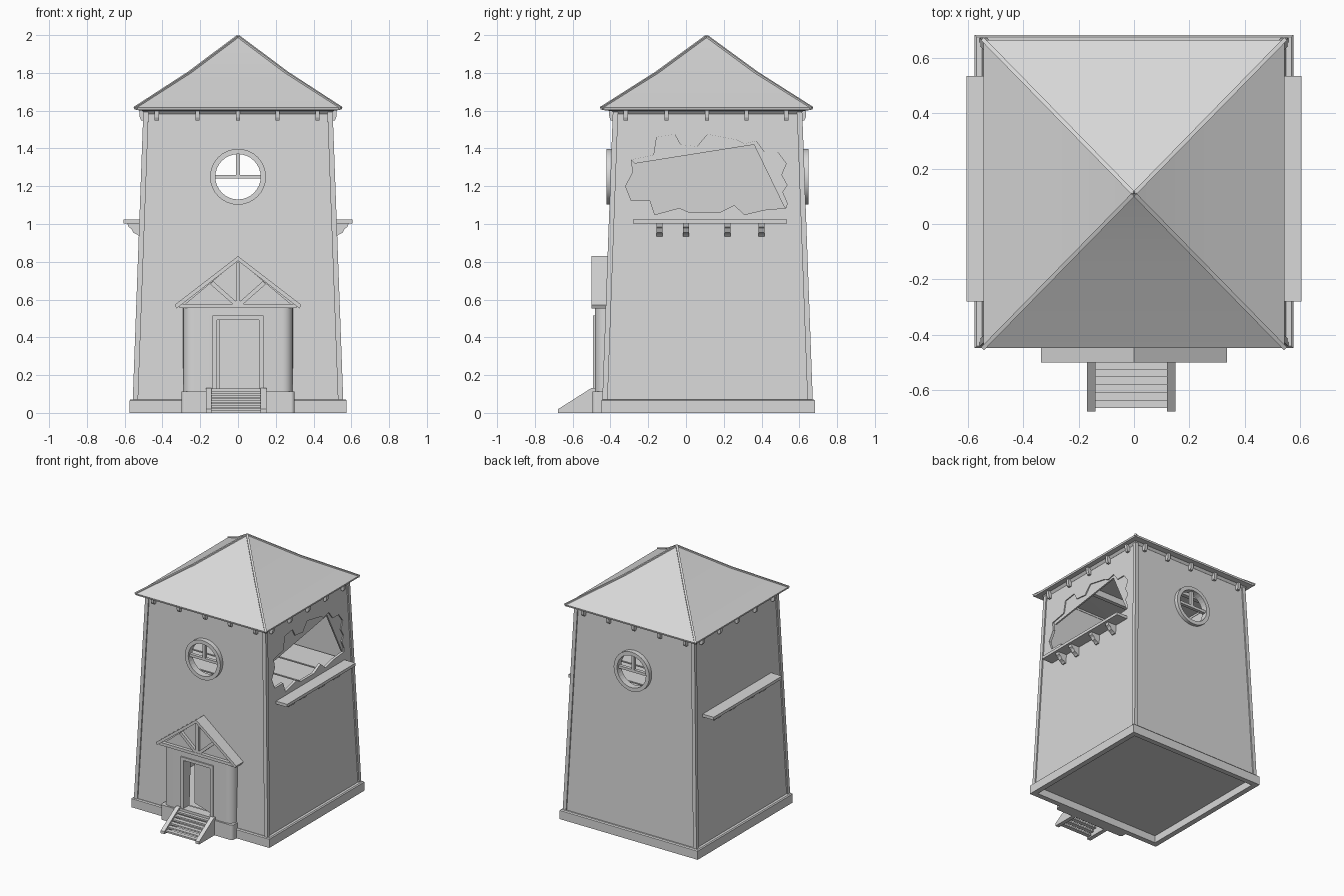
import bpy, bmesh, math
from mathutils import Vector

if "Cube" in bpy.data.objects:
    bpy.data.objects.remove(bpy.data.objects["Cube"])

CY = 0.114  # tower centre in y
stone = bpy.data.materials.new("plain_grey")
stone.diffuse_color = (0.69, 0.69, 0.69, 1)
stone.use_nodes = True
stone.node_tree.nodes["Principled BSDF"].inputs["Base Color"].default_value = stone.diffuse_color


def finish(name, bm, smooth=False):
    bmesh.ops.recalc_face_normals(bm, faces=bm.faces)
    me = bpy.data.meshes.new(name)
    bm.to_mesh(me)
    bm.free()
    me.materials.append(stone)
    ob = bpy.data.objects.new(name, me)
    bpy.context.collection.objects.link(ob)
    if smooth:
        bpy.ops.object.select_all(action='DESELECT')
        ob.select_set(True)
        bpy.context.view_layer.objects.active = ob
        bpy.ops.object.shade_smooth_by_angle(angle=math.radians(35))
    return ob


def skin(name, a, b, smooth=False):
    """Solid between two matching outlines."""
    bm = bmesh.new()
    va, vb = [bm.verts.new(p) for p in a], [bm.verts.new(p) for p in b]
    n = len(a)
    bm.faces.new(va)
    bm.faces.new(vb[::-1])
    for i in range(n):
        j = (i + 1) % n
        bm.faces.new((va[i], vb[i], vb[j], va[j]))
    return finish(name, bm, smooth)


def prism(name, pts, axis, lo, hi, smooth=False):
    def at(p, d):
        q = list(p)
        q.insert(axis, d)
        return q
    return skin(name, [at(p, lo) for p in pts], [at(p, hi) for p in pts], smooth)


def box(name, x0, x1, y0, y1, z0, z1):
    return prism(name, [(x0, y0), (x1, y0), (x1, y1), (x0, y1)], 2, z0, z1)


def beam(name, p, q, w, up=(0, 0, 1)):
    p, q = Vector(p), Vector(q)
    s = (q - p).cross(Vector(up)).normalized() * w / 2
    t = (q - p).cross(s).normalized() * w / 2
    c = (s + t, s - t, -s - t, -s + t)
    return skin(name, [p + k for k in c], [q + k for k in c])


def square_loft(name, rings, loop, cy=CY, ys=1.0, smooth=False):
    """Square rings (half width, z) joined up, closed as a loop or capped."""
    bm = bmesh.new()
    vs = [[bm.verts.new((sx * h, cy + sy * h * ys, z))
           for sx, sy in ((-1, -1), (1, -1), (1, 1), (-1, 1))] for h, z in rings]
    pairs = list(zip(vs, vs[1:])) + ([(vs[-1], vs[0])] if loop else [])
    for a, b in pairs:
        for i in range(4):
            j = (i + 1) % 4
            bm.faces.new((a[i], a[j], b[j], b[i]))
    if not loop:
        bm.faces.new(vs[0])
        bm.faces.new(vs[-1])
    return finish(name, bm, smooth)


def cut(ob, cutter):
    m = ob.modifiers.new("cut", 'BOOLEAN')
    m.operation, m.object, m.solver = 'DIFFERENCE', cutter, 'EXACT'
    bpy.context.view_layer.objects.active = ob
    bpy.ops.object.modifier_apply(modifier=m.name)
    bpy.data.objects.remove(cutter)


def half(z):  # half width of the tapering wall
    return 0.548 - 0.056 * (z - 0.07) / 1.53


def circle(r, n=32):
    return [(r * math.cos(2 * math.pi * i / n), 1.25 + r * math.sin(2 * math.pi * i / n))
            for i in range(n)]


# base, floor and tapering walls
square_loft("base_plinth", [(0.575, 0), (0.575, 0.065), (0.568, 0.072), (0.535, 0.072), (0.535, 0)],
            True, 0.117, 0.983)
box("ground_floor", -0.536, 0.536, CY - 0.524, CY + 0.53, 0.055, 0.07)
walls = square_loft("tower_walls", [(half(0.06), 0.06), (half(1.61), 1.61),
                                    (half(1.61) - 0.02, 1.61), (half(0.06) - 0.02, 0.06)], True)

# jagged outline (y, z) of the broken plaster on the right wall
jag = [(-.32, 1.2), (-.28, 1.275), (-.29, 1.34), (-.17, 1.365), (-.155, 1.46), (-.06, 1.475),
       (-.03, 1.42), (.06, 1.41), (.115, 1.475), (.27, 1.445), (.31, 1.425), (.37, 1.44),
       (.415, 1.38), (.485, 1.38), (.53, 1.32), (.505, 1.26), (.535, 1.205), (.51, 1.17),
       (.535, 1.11), (.53, 1.085), (.415, 1.075), (.31, 1.05), (.255, 1.1), (.175, 1.06),
       (.02, 1.06), (-.035, 1.085), (-.165, 1.05), (-.19, 1.125), (-.29, 1.125)]
edge = [(-.27, 1.32), (.36, 1.42), (.52, 1.09)]
cut(walls, prism("wall_hole_cutter", jag, 0, 0.4, 0.7))
cut(walls, prism("window_cutter", circle(0.125), 1, -0.8, 1.0))
cut(walls, box("doorway_cutter", -0.115, 0.115, -0.6, -0.3, 0.125, 0.5))
# what is left of the wall core behind the plaster
patch = edge[:1] + jag[2:20] + edge[:0:-1]
skin("broken_wall_core", [(half(z) - 0.02, y, z) for y, z in patch],
     [(half(z) - 0.008, y, z) for y, z in patch])

# corner posts
for sx in (-1, 1):
    for sy in (-1, 1):
        a, b = half(0.06) - 0.005, half(1.6) - 0.005
        beam("corner_post", (sx * a, CY + sy * a, 0.06), (sx * b, CY + sy * b, 1.6), 0.028, (1, 0, 0))

# round windows, front and back
for s in (-1, 1):
    y0, y1 = sorted((CY + s * 0.485, CY + s * 0.535))
    ring = prism("window_frame", circle(0.148), 1, y0, y1, True)
    cut(ring, prism("ring_cutter", circle(0.12), 1, y0 - 0.1, y1 + 0.1))
    y0, y1 = sorted((CY + s * 0.495, CY + s * 0.52))
    box("window_crossbar", -0.125, 0.125, y0, y1, 1.24, 1.26)
    box("window_upright", -0.01, 0.01, y0, y1, 1.25, 1.375)

# side ledges on curved brackets
for s in (-1, 1):
    x0, x1 = sorted((s * 0.49, s * 0.605))
    box("ledge", x0, x1, -0.28, 0.535, 1.003, 1.025)
    for y in (-0.14, 0, 0.22, 0.4):
        prof = [(0.5, 1.003), (0.585, 1.003), (0.58, 0.985), (0.565, 0.975),
                (0.555, 0.955), (0.535, 0.945), (0.525, 0.935), (0.5, 0.935)]
        prism("ledge_bracket", [(s * x, z) for x, z in prof], 1, y - 0.016, y + 0.016)

# upper floor boards and ceiling beams
for i in range(4):
    y = CY - 0.47 + i * 0.238
    box("floor_board", -0.49, 0.49, y, y + 0.225, 0.99, 1.005)
for y in (CY - 0.2, CY + 0.2):
    box("ceiling_beam", -0.48, 0.48, y - 0.015, y + 0.015, 1.55, 1.6)

# hipped roof with a slight flare and ridge caps
RY, RS = 0.109, 1.022
square_loft("roof", [(0.49, 1.597), (0.541, 1.604), (0.544, 1.617), (0.26, 1.799), (0.003, 1.992)],
            False, RY, RS, True)
for sx in (-1, 1):
    for sy in (-1, 1):
        pts = [(sx * h, RY + sy * h * RS, z) for h, z in ((0.545, 1.613), (0.26, 1.798), (0, 1.992))]
        for p, q in zip(pts, pts[1:]):
            beam("hip_ridge", p, q, 0.015)
square_loft("cornice", [(0.493, 1.582), (0.51, 1.602), (0.47, 1.602), (0.47, 1.582)], True)

# rafter tails under the eaves
tail = [(0.48, 1.602), (0.522, 1.602), (0.52, 1.565), (0.512, 1.548), (0.48, 1.548)]
for d in (-0.43, -0.215, 0, 0.21, 0.42):
    for s in (-1, 1):
        skin("rafter_tail", [(d - 0.011, CY + s * r, z) for r, z in tail],
             [(d + 0.011, CY + s * r, z) for r, z in tail])
        prism("rafter_tail", [(s * r, z) for r, z in tail], 1, CY + d - 0.014, CY + d + 0.008)


# porch with rounded corners
def porch_outline(w, y, r=0.055):
    arc = [(w - r + r * math.cos(t * math.pi / 10), y + r - r * math.sin(t * math.pi / 10))
           for t in range(6)]
    right = [(w, -0.41)] + arc
    return right + [(-x, v) for x, v in right[::-1]]


porch = prism("porch_body", porch_outline(0.29, -0.482), 2, 0.1, 0.565, True)
cut(porch, box("door_cutter", -0.115, 0.115, -0.6, -0.3, 0.125, 0.5))
prism("porch_plinth", porch_outline(0.3, -0.495, 0.02), 2, 0, 0.112)
box("door_sill", -0.14, 0.14, -0.5, -0.43, 0.09, 0.13)
for s in (-1, 1):
    x0, x1 = sorted((s * 0.11, s * 0.135))
    box("door_jamb", x0, x1, -0.492, -0.44, 0.125, 0.515)
box("door_lintel", -0.135, 0.135, -0.492, -0.44, 0.492, 0.515)
# door standing slightly ajar
prism("door_panel", [(0.112, -0.455), (-0.1, -0.375), (-0.095, -0.362), (0.112, -0.44)], 2, 0.13, 0.495)

# porch gable: roof slopes, back panel and truss
prism("gable_panel", [(-0.3, 0.56), (0.3, 0.56), (0, 0.81)], 1, -0.465, -0.41)
for s in (-1, 1):
    prism("porch_roof", [(0, 0.83), (s * 0.335, 0.572), (s * 0.325, 0.553), (0, 0.805)], 1, -0.5, -0.4)
    beam("truss_brace", (s * 0.01, -0.477, 0.575), (s * 0.14, -0.477, 0.69), 0.022, (0, 1, 0))
box("truss_post", -0.011, 0.011, -0.488, -0.46, 0.57, 0.8)
box("truss_tie", -0.31, 0.31, -0.49, -0.46, 0.555, 0.577)

# entrance stairs
side = [(-0.677, 0), (-0.677, 0.02), (-0.5, 0.132), (-0.475, 0.132), (-0.475, 0)]
for x in (-0.17, 0.119):
    prism("stair_side", side, 0, x, x + 0.031)
for i in range(6):
    y, z = -0.665 + i * 0.028, 0.01 + i * 0.018
    box("stair_tread", -0.145, 0.125, y, y + 0.032, z, z + 0.012)
